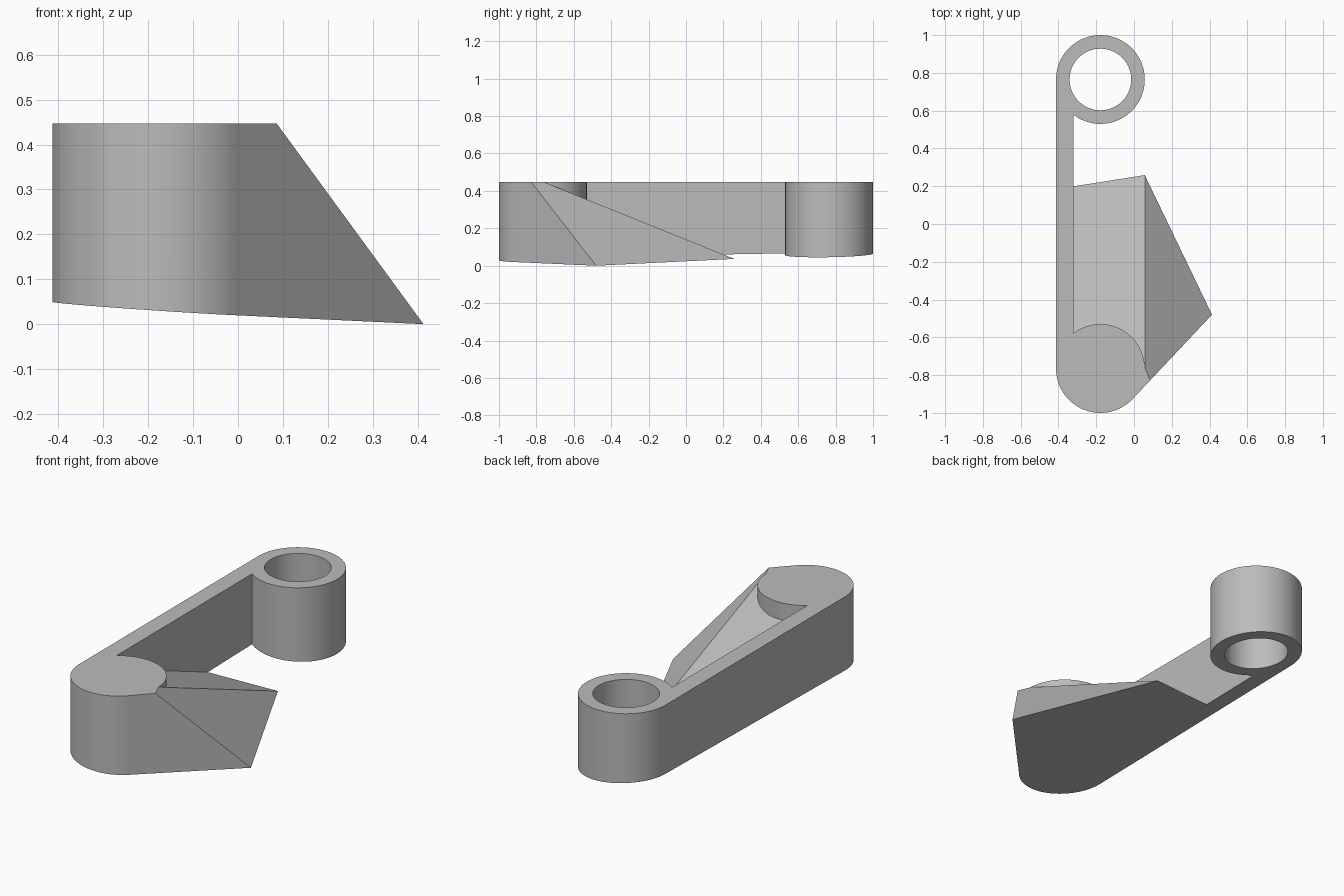
import bpy, bmesh, math
from mathutils import Vector

cube = bpy.data.objects.get("Cube")
if cube:
    bpy.data.objects.remove(cube, do_unlink=True)

TOP = 0.447
CX, CY = -0.178, 0.765          # boss centres at (CX, +CY) and (CX, -CY)
R, BORE = 0.235, 0.163
WALL_X = -0.32                  # inner face of the long wall
TIP = Vector((0.413, -0.48))    # low outer corner of the wedge
RIDGE = Vector((0.057, -0.76, TOP))

grey = bpy.data.materials.new("plain grey")
grey.use_nodes = True
grey.diffuse_color = (0.5, 0.5, 0.5, 1)
grey.node_tree.nodes["Principled BSDF"].inputs["Base Color"].default_value = (0.5, 0.5, 0.5, 1)


def floor_z(x, y):
    """Height of the slightly tilted underside."""
    return -0.066 * (x - TIP.x) + 0.0175 * (y - TIP.y)


def arc(cy, radius, start, end, n):
    return [(CX + radius * math.cos(start + (end - start) * i / n),
             cy + radius * math.sin(start + (end - start) * i / n)) for i in range(n + 1)]


def prism(loops):
    """Extrude outlines (first outer, then holes) from the tilted floor to the top."""
    bm = bmesh.new()
    edges = []
    for loop in loops:
        verts = [bm.verts.new((x, y, TOP)) for x, y in loop]
        edges += [bm.edges.new((a, b)) for a, b in zip(verts, verts[1:] + verts[:1])]
    bmesh.ops.triangle_fill(bm, edges=edges, use_beauty=True, use_dissolve=False)
    ext = bmesh.ops.extrude_face_region(bm, geom=bm.faces[:], use_keep_orig=True)
    for v in ext["geom"]:
        if isinstance(v, bmesh.types.BMVert):
            v.co.z = floor_z(v.co.x, v.co.y)
    bmesh.ops.recalc_face_normals(bm, faces=bm.faces[:])
    return bm


def cut_above(bm, point, normal):
    """Remove everything on the normal side of a plane and cap the cut."""
    res = bmesh.ops.bisect_plane(bm, geom=bm.verts[:] + bm.edges[:] + bm.faces[:],
                                 plane_co=point, plane_no=normal, clear_outer=True)
    rim = [e for e in res["geom_cut"] if isinstance(e, bmesh.types.BMEdge)]
    bmesh.ops.holes_fill(bm, edges=rim, sides=0)
    bmesh.ops.recalc_face_normals(bm, faces=bm.faces[:])


def to_object(bm, name):
    mesh = bpy.data.meshes.new(name)
    bm.to_mesh(mesh)
    bm.free()
    mesh.materials.append(grey)
    obj = bpy.data.objects.new(name, mesh)
    bpy.context.collection.objects.link(obj)
    return obj


# Link arm: solid front boss, long wall and bored back boss in one outline
a = math.acos((WALL_X - CX) / R)
outline = arc(CY, R, -a, math.pi, 80) + arc(-CY, R, math.pi, math.tau + a, 80)
bore = arc(CY, BORE, 0, math.tau, 72)[:-1]
arm = to_object(prism([outline, bore]), "link_arm")

# Wedge: its front side leaves the front boss at a tangent and runs through the tip
to_tip = TIP - Vector((CX, -CY))
ang = math.atan2(to_tip.y, to_tip.x) - math.acos(R / to_tip.length)
tangent = Vector((CX + R * math.cos(ang), -CY + R * math.sin(ang)))
beyond = TIP + (TIP - tangent) * 0.5
inside = WALL_X - 0.04
bm = prism([[(inside, -CY), tangent[:], beyond[:], (beyond.x, 0.5), (inside, 0.5)]])
slope = 0.403
cut_above(bm, RIDGE, Vector((0, slope, 1)))
fall = (TOP - slope * (TIP.y - RIDGE.y)) / (TIP.x - RIDGE.x)
cut_above(bm, RIDGE, Vector((fall, slope, 1)))
wedge = to_object(bm, "wedge")

# Join the wedge to the arm as one clean solid
join = arm.modifiers.new("join wedge", "BOOLEAN")
join.operation = "UNION"
join.solver = "EXACT"
join.object = wedge
bpy.ops.object.select_all(action="DESELECT")
bpy.context.view_layer.objects.active = arm
arm.select_set(True)
bpy.ops.object.modifier_apply(modifier=join.name)
bpy.data.objects.remove(wedge, do_unlink=True)
bpy.ops.object.shade_smooth_by_angle(angle=math.radians(25))
